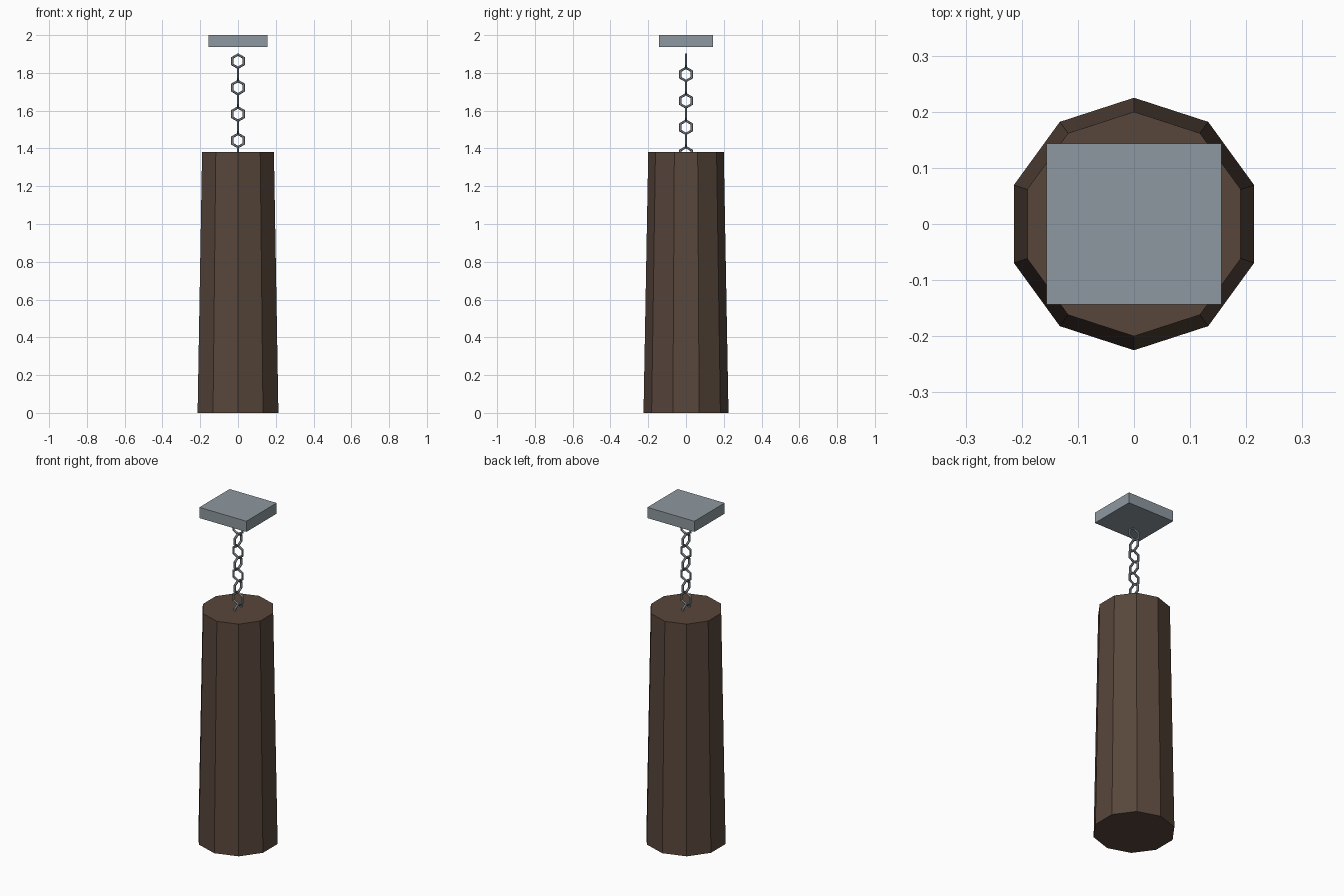
import bpy
from math import pi

cube = bpy.data.objects.get("Cube")
if cube:
    bpy.data.objects.remove(cube, do_unlink=True)


def make_material(name, rgb):
    mat = bpy.data.materials.new(name)
    mat.use_nodes = True
    color = (*rgb, 1.0)
    mat.diffuse_color = color
    bsdf = next(n for n in mat.node_tree.nodes if n.type == "BSDF_PRINCIPLED")
    bsdf.inputs["Base Color"].default_value = color
    return mat


def finish(name, mat):
    obj = bpy.context.object
    obj.name = name
    obj.data.materials.append(mat)
    return obj


leather = make_material("brown leather", (0.098, 0.062, 0.044))
steel = make_material("grey steel", (0.27, 0.315, 0.35))

# Tapered ten-sided bag, corners on the y axis
BAG_HEIGHT = 1.38
bpy.ops.mesh.primitive_cone_add(vertices=10, radius1=0.225, radius2=0.2,
                                depth=BAG_HEIGHT, location=(0, 0, BAG_HEIGHT / 2))
finish("hanging_bag", leather)

# Ceiling mounting plate
bpy.ops.mesh.primitive_cube_add(size=1, location=(0, 0, 1.968))
plate = finish("ceiling_plate", steel)
plate.scale = (0.312, 0.287, 0.064)

# Chain of hexagonal links, alternately turned by a quarter
LINK_STEP = 0.07
for i in range(8):
    yaw = pi / 2 if i % 2 == 0 else 0
    bpy.ops.mesh.primitive_torus_add(major_segments=6, minor_segments=6,
                                     major_radius=0.035, minor_radius=0.007,
                                     location=(0, 0, 1.862 - i * LINK_STEP),
                                     rotation=(0, pi / 2, yaw))
    finish(f"chain_link_{i + 1}", steel)
